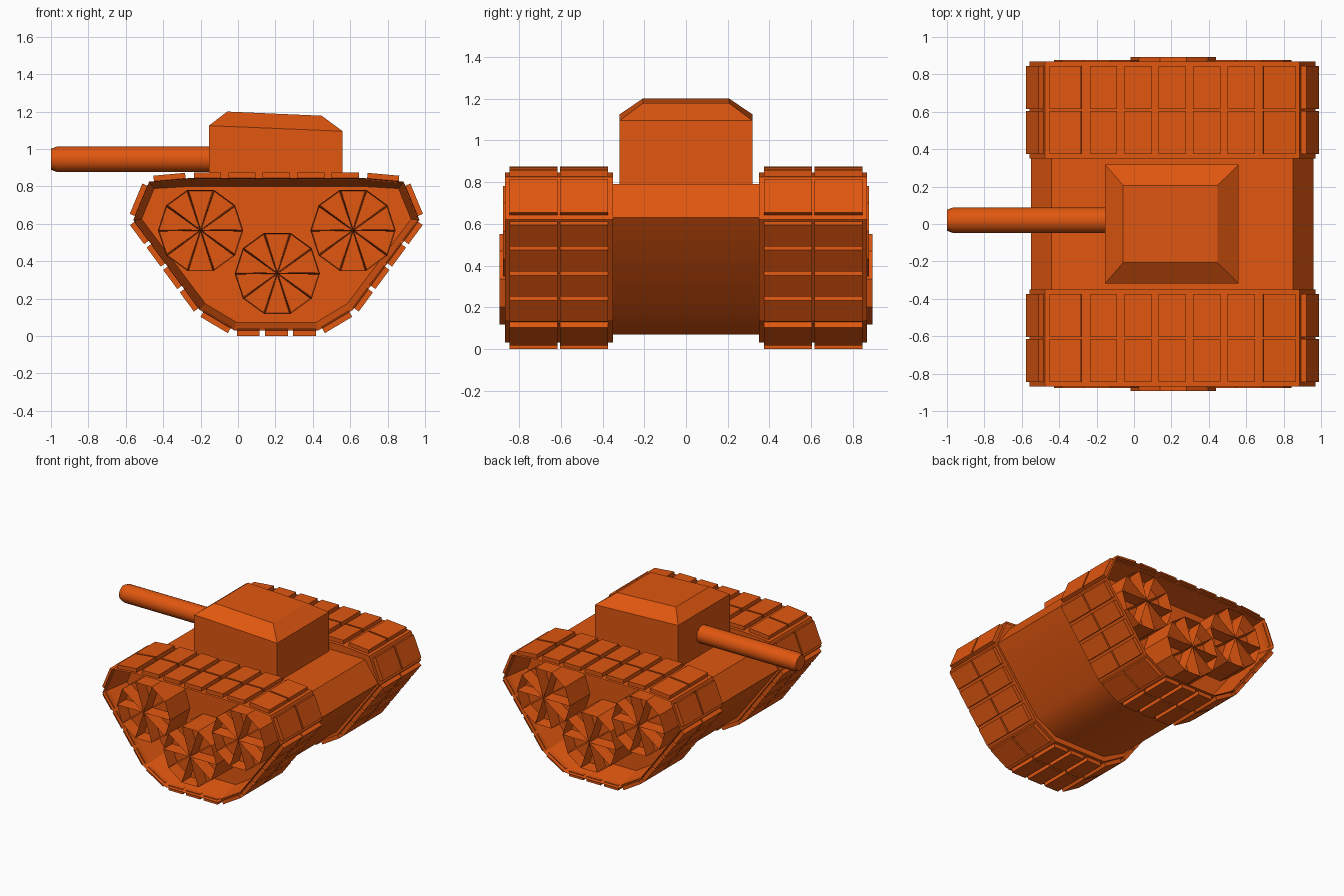
import bpy, bmesh, math
from mathutils import Vector

if "Cube" in bpy.data.objects:
    bpy.data.objects.remove(bpy.data.objects["Cube"])

CX = 0.205  # centre of the running gear in x

orange = bpy.data.materials.new("orange_paint")
orange.diffuse_color = (0.75, 0.095, 0.005, 1)
orange.use_nodes = True
orange.node_tree.nodes["Principled BSDF"].inputs["Base Color"].default_value = orange.diffuse_color


def finish(name, bm, mirror=False, smooth=None):
    bmesh.ops.recalc_face_normals(bm, faces=bm.faces)
    me = bpy.data.meshes.new(name)
    bm.to_mesh(me)
    bm.free()
    me.materials.append(orange)
    ob = bpy.data.objects.new(name, me)
    bpy.context.collection.objects.link(ob)
    if mirror:
        mod = ob.modifiers.new("other_side", 'MIRROR')
        mod.use_axis = (False, True, False)
    if smooth:
        bpy.ops.object.select_all(action='DESELECT')
        ob.select_set(True)
        bpy.context.view_layer.objects.active = ob
        bpy.ops.object.shade_smooth_by_angle(angle=math.radians(smooth))
    return ob


def prism(bm, pts, y0, y1):
    """Extrude an xz outline from y0 to y1; returns the y1 cap."""
    a = [bm.verts.new((x, y0, z)) for x, z in pts]
    b = [bm.verts.new((x, y1, z)) for x, z in pts]
    n = len(pts)
    bm.faces.new(a)
    cap = bm.faces.new(b)
    for i in range(n):
        j = (i + 1) % n
        bm.faces.new((a[i], b[i], b[j], a[j]))
    bmesh.ops.recalc_face_normals(bm, faces=bm.faces)
    return cap


def symmetric(half):
    """Closed outline from a right half listed top to bottom."""
    return [(CX + x, z) for x, z in half] + [(CX - x, z) for x, z in reversed(half)]


# Hull between the tracks
bm = bmesh.new()
prism(bm, symmetric([(.645, .79), (.755, .63), (.40, .165), (.22, .07)]), -.36, .36)
finish("hull", bm, smooth=35)

# Track bodies with a recess on the outer side
outline = symmetric([(.46, .845), (.68, .825), (.765, .62), (.41, .14), (.225, .03)])
bm = bmesh.new()
cap = prism(bm, outline, .35, .868)
bmesh.ops.inset_region(bm, faces=[cap], thickness=.045)
bmesh.ops.translate(bm, verts=cap.verts, vec=(0, -.24, 0))
finish("track_body", bm, mirror=True)

# Track pads: (count, length) for each edge of the outline
pads = [(1, .17), (1, .175), (4, .127), (1, .17), (3, .122),
        (1, .17), (4, .127), (1, .175), (1, .17), (5, .146)]
bm = bmesh.new()
for i, (count, length) in enumerate(pads):
    p = Vector(outline[i])
    q = Vector(outline[(i + 1) % len(outline)])
    d = (q - p).normalized()
    out = Vector((-d.y, d.x))  # outline runs clockwise
    for k in range(count):
        m = p.lerp(q, (k + .5) / count)
        u = d * length / 2
        quad = [m - u - out * .01, m + u - out * .01, m + u + out * .03, m - u + out * .03]
        for y0, y1 in ((.375, .604), (.616, .845)):
            prism(bm, quad, y0, y1)
finish("track_pads", bm, mirror=True)

# Ten-sided wheels with sunken wedges between the spokes
for name, x, z, y in (("front_wheel", -.20, .565, .877),
                      ("rear_wheel", .615, .565, .877),
                      ("lower_wheel", .21, .335, .893)):
    bm = bmesh.new()
    pts = [(x + .228 * math.cos(math.tau * i / 10), z + .228 * math.sin(math.tau * i / 10))
           for i in range(10)]
    cap = prism(bm, pts, .60, y)
    wedges = bmesh.ops.poke(bm, faces=[cap])["faces"]
    bmesh.ops.inset_individual(bm, faces=wedges, thickness=.009)
    bmesh.ops.translate(bm, verts=list({v for f in wedges for v in f.verts}), vec=(0, -.10, 0))
    finish(name, bm, mirror=True)

# Turret: straight walls with a sloped, tapered roof
bm = bmesh.new()
rings = []
for x0, z0, x1, z1, w in ((-.155, .78, .56, .78, .318),
                          (-.155, 1.125, .56, 1.095, .318),
                          (-.058, 1.20, .447, 1.178, .207)):
    rings.append([bm.verts.new(c) for c in
                  ((x0, -w, z0), (x1, -w, z1), (x1, w, z1), (x0, w, z0))])
bm.faces.new(rings[0])
bm.faces.new(rings[2])
for lo, hi in zip(rings, rings[1:]):
    for i in range(4):
        j = (i + 1) % 4
        bm.faces.new((lo[i], lo[j], hi[j], hi[i]))
finish("turret", bm)

# Gun barrel with a chamfered muzzle
bm = bmesh.new()
rings = []
for x, r in ((-.12, .069), (-.965, .069), (-1.0, .056)):
    rings.append([bm.verts.new((x, .02 + r * math.cos(math.tau * i / 20),
                                .945 + r * math.sin(math.tau * i / 20))) for i in range(20)])
bm.faces.new(rings[0])
bm.faces.new(rings[2])
for a, b in zip(rings, rings[1:]):
    for i in range(20):
        j = (i + 1) % 20
        bm.faces.new((a[i], a[j], b[j], b[i]))
finish("gun_barrel", bm, smooth=19)
